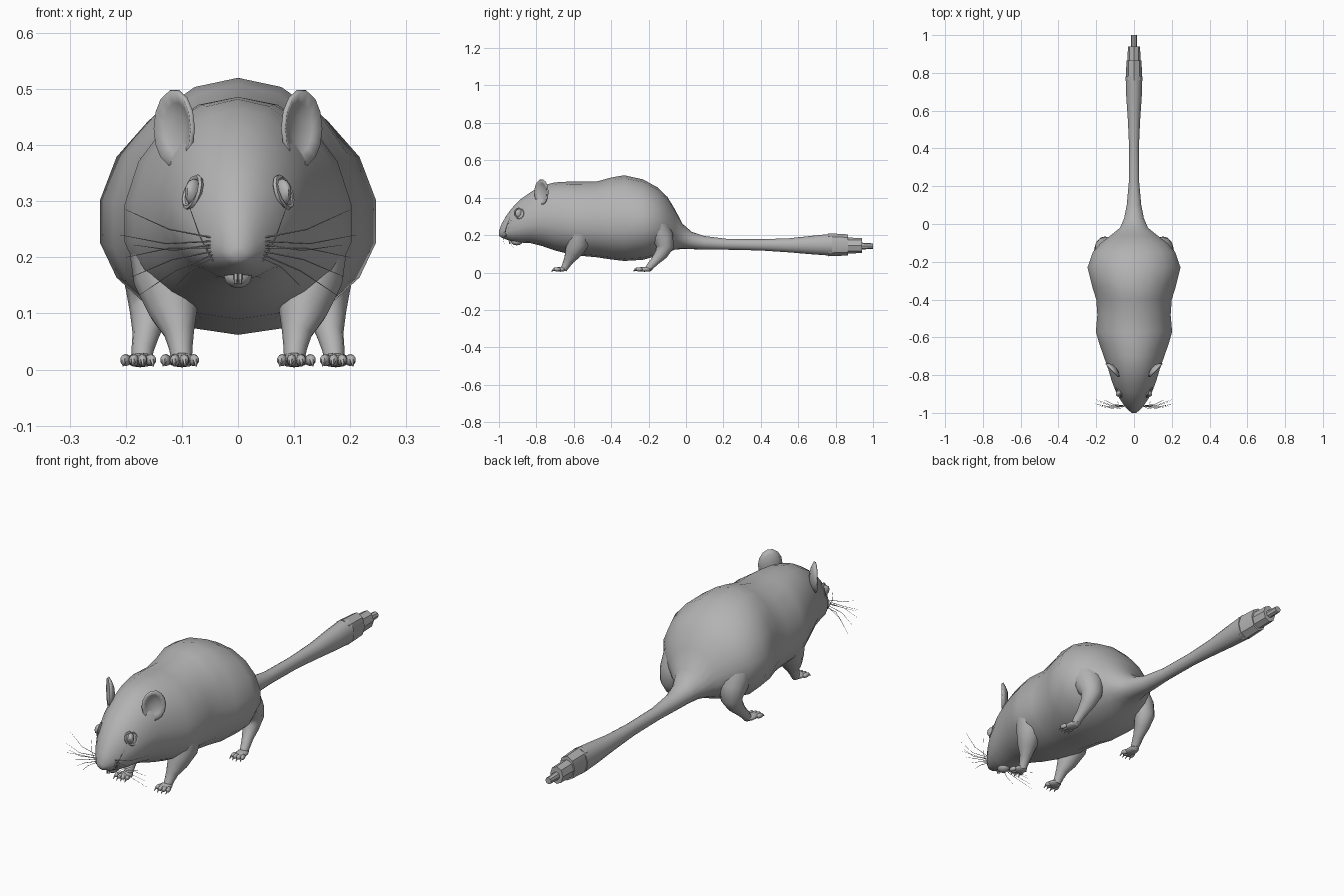
import bpy, bmesh, math
from mathutils import Vector, Matrix

if "Cube" in bpy.data.objects:
    bpy.data.objects.remove(bpy.data.objects["Cube"])

grey = bpy.data.materials.new("plain_grey")
grey.diffuse_color = (0.45, 0.45, 0.45, 1)
grey.use_nodes = True
grey.node_tree.nodes["Principled BSDF"].inputs["Base Color"].default_value = grey.diffuse_color


def finish(name, bm, angle=60):
    """Turn a bmesh into a shaded object."""
    bmesh.ops.recalc_face_normals(bm, faces=bm.faces[:])
    me = bpy.data.meshes.new(name)
    bm.to_mesh(me)
    bm.free()
    me.materials.append(grey)
    ob = bpy.data.objects.new(name, me)
    bpy.context.collection.objects.link(ob)
    bpy.ops.object.select_all(action='DESELECT')
    ob.select_set(True)
    bpy.context.view_layer.objects.active = ob
    bpy.ops.object.shade_smooth_by_angle(angle=math.radians(angle))
    return ob


def loft(bm, rings):
    """Skin a list of equal point rings and cap both ends."""
    vr = [[bm.verts.new(p) for p in r] for r in rings]
    n = len(vr[0])
    for a, b in zip(vr, vr[1:]):
        for i in range(n):
            j = (i + 1) % n
            bm.faces.new((a[i], a[j], b[j], b[i]))
    bm.faces.new(vr[0])
    bm.faces.new(vr[-1])


def tube(bm, path, sides=10):
    """Tube through (x, y, z, radius) points."""
    pts = [Vector(p[:3]) for p in path]
    rings = []
    for i, p in enumerate(pts):
        d = (pts[min(i + 1, len(pts) - 1)] - pts[max(i - 1, 0)]).normalized()
        ref = Vector((1, 0, 0)) if abs(d.x) < 0.8 else Vector((0, 0, 1))
        u = (ref - d * ref.dot(d)).normalized()
        v = d.cross(u)
        r = path[i][3]
        rings.append([p + (u * math.cos(t) + v * math.sin(t)) * r
                      for t in (2 * math.pi * k / sides for k in range(sides))])
    loft(bm, rings)


def ball(bm, centre, size, yaw=0, seg=10):
    m = (Matrix.Translation(centre) @ Matrix.Rotation(yaw, 4, 'Z')
         @ Matrix.Diagonal((*size, 1)))
    bmesh.ops.create_uvsphere(bm, u_segments=seg, v_segments=seg // 2 + 1, radius=1, matrix=m)


def section(y, bottom, top, w, mid, sides=18):
    """Upright egg-shaped cross-section."""
    ring = []
    for k in range(sides):
        t = 2 * math.pi * k / sides + math.pi / 2
        h = top - mid if math.sin(t) > 0 else mid - bottom
        ring.append((w * math.cos(t), y, mid + h * math.sin(t)))
    return ring


# Body, head and tail in one skin: y, bottom, top, half width, height of widest point
profile = [
    (-1.0, .197, .222, .012, .21), (-.985, .186, .262, .032, .215),
    (-.96, .176, .305, .053, .222), (-.93, .166, .345, .074, .235),
    (-.89, .16, .388, .097, .25), (-.83, .157, .43, .12, .27),
    (-.77, .142, .465, .138, .28), (-.70, .118, .482, .163, .27),
    (-.63, .10, .486, .188, .26), (-.57, .09, .486, .205, .255),
    (-.48, .082, .486, .197, .25), (-.40, .07, .508, .203, .25),
    (-.33, .062, .52, .225, .25), (-.23, .068, .498, .25, .26),
    (-.15, .09, .454, .222, .26), (-.10, .108, .405, .178, .25),
    (-.06, .122, .34, .125, .225), (-.02, .126, .262, .075, .19),
    (.03, .125, .218, .053, .17), (.10, .122, .195, .039, .158),
    (.22, .122, .18, .028, .151), (.40, .118, .178, .026, .148),
    (.55, .108, .183, .033, .146), (.68, .097, .197, .042, .147),
    (.78, .09, .207, .045, .148)]
bm = bmesh.new()
loft(bm, [section(*p) for p in profile])
finish("body", bm)

# Stepped brush at the tail end: y start, y end, bottom, top, half width
tuft = [(.76, .865, .087, .21, .044), (.80, .94, .10, .19, .036), (.90, 1.0, .122, .162, .017)]
for i, (y0, y1, b, t, w) in enumerate(tuft):
    bm = bmesh.new()
    loft(bm, [section(y0, b, t, w, (b + t) / 2, 8),
              section(y1, b + .004, t - .006, w * .9, (b + t) / 2, 8)])
    finish(f"tail_brush_{i + 1}", bm, 35)

# Lower jaw, teeth and nose
bm = bmesh.new()
ball(bm, (0, -.905, .166), (.026, .032, .021))
finish("lower_jaw", bm)
bm = bmesh.new()
for s in (-1, 1):
    tube(bm, [(s * .004, -.94, .18, .005), (s * .004, -.943, .153, .003)], 6)
finish("teeth", bm, 30)
bm = bmesh.new()
ball(bm, (0, -.983, .208), (.02, .016, .014))
finish("nose", bm)

for s, side in ((-1, "right"), (1, "left")):
    # Cupped ear facing forward and outward
    bm = bmesh.new()
    out = Vector((s * .72, -.69, 0))
    along = Vector((s * .69, .72, 0))
    centre = Vector((s * .108, -.768, .43))
    n = 14
    rows = []
    for f in (.35, .7, 1):
        row = []
        for k in range(n):
            t = 2 * math.pi * k / n
            row.append(bm.verts.new(centre + along * (.05 * f * math.cos(t))
                                    + Vector((0, 0, .068 * f * math.sin(t)))
                                    + out * (.022 * f * f - .012)))
        rows.append(row)
    bm.faces.new(rows[0])
    for a, b in zip(rows, rows[1:]):
        for k in range(n):
            bm.faces.new((a[k], a[(k + 1) % n], b[(k + 1) % n], b[k]))
    ear = finish(f"{side}_ear", bm)
    mod = ear.modifiers.new("thickness", 'SOLIDIFY')
    mod.thickness = .008
    mod.offset = 0

    # Eye with upper and lower lid
    bm = bmesh.new()
    ball(bm, (s * .079, -.892, .316), (.013, .024, .024), s * .5)
    finish(f"{side}_eye", bm)
    bm = bmesh.new()
    rim = []
    for k in range(13):
        t = 2 * math.pi * k / 12
        a, h = .027 * math.cos(t), .027 * math.sin(t)
        rim.append((s * (.081 + a * .45 - h * .3), -.892 + a * .88, .316 + h, .005))
    tube(bm, rim, 5)
    finish(f"{side}_eyelid", bm)

    # Front leg
    bm = bmesh.new()
    tube(bm, [(s * .135, -.56, .24, .062), (s * .128, -.575, .16, .058),
              (s * .115, -.605, .105, .044), (s * .105, -.627, .065, .027),
              (s * .102, -.642, .038, .021), (s * .10, -.655, .015, .018)], 12)
    finish(f"{side}_front_leg", bm)

    # Hind leg: thigh, hock and shank
    bm = bmesh.new()
    tube(bm, [(s * .14, -.17, .25, .075), (s * .148, -.125, .18, .062),
              (s * .154, -.112, .135, .046), (s * .158, -.132, .10, .035),
              (s * .164, -.165, .062, .024), (s * .17, -.19, .035, .02),
              (s * .172, -.205, .016, .017)], 12)
    finish(f"{side}_hind_leg", bm)

    # Feet with four toes and claws each: name, x, y, half width, length, yaw
    for name, x, y, w, length, yaw in (("front", .10, -.67, .029, .032, 0),
                                       ("hind", .174, -.222, .026, .045, .12)):
        bm = bmesh.new()
        ball(bm, (s * x, y, .017), (w, length, .013), s * yaw)
        for k in range(4):
            q = (k - 1.5) / 1.5
            tx = s * (x + .004) + q * w * .85
            ty = y - length * .8 + abs(q) * .008
            ball(bm, (tx, ty, .017), (.0095, .02, .011), q * .25, 8)
            tube(bm, [(tx + q * .003, ty - .014, .017, .005),
                      (tx + q * .005, ty - .028, .006, .001)], 5)
        finish(f"{side}_{name}_foot", bm)

    # Whiskers: x, y, z of each tip
    bm = bmesh.new()
    tips = [(.20, -.93, .285), (.21, -.95, .24), (.185, -.965, .222), (.20, -.955, .20),
            (.19, -.94, .165), (.18, -.92, .13), (.11, -.97, .15), (.09, -.94, .30)]
    for k, (x, y, z) in enumerate(tips):
        root = Vector((s * .045, -.963, .235 - .006 * k))
        tip = Vector((s * x, y, z))
        mid = (root + tip) / 2 + Vector((0, -.012, .008 if z < .21 else -.01))
        tube(bm, [(*root, .0015), (*mid, .0011), (*tip, .0004)], 4)
    finish(f"{side}_whiskers", bm)
